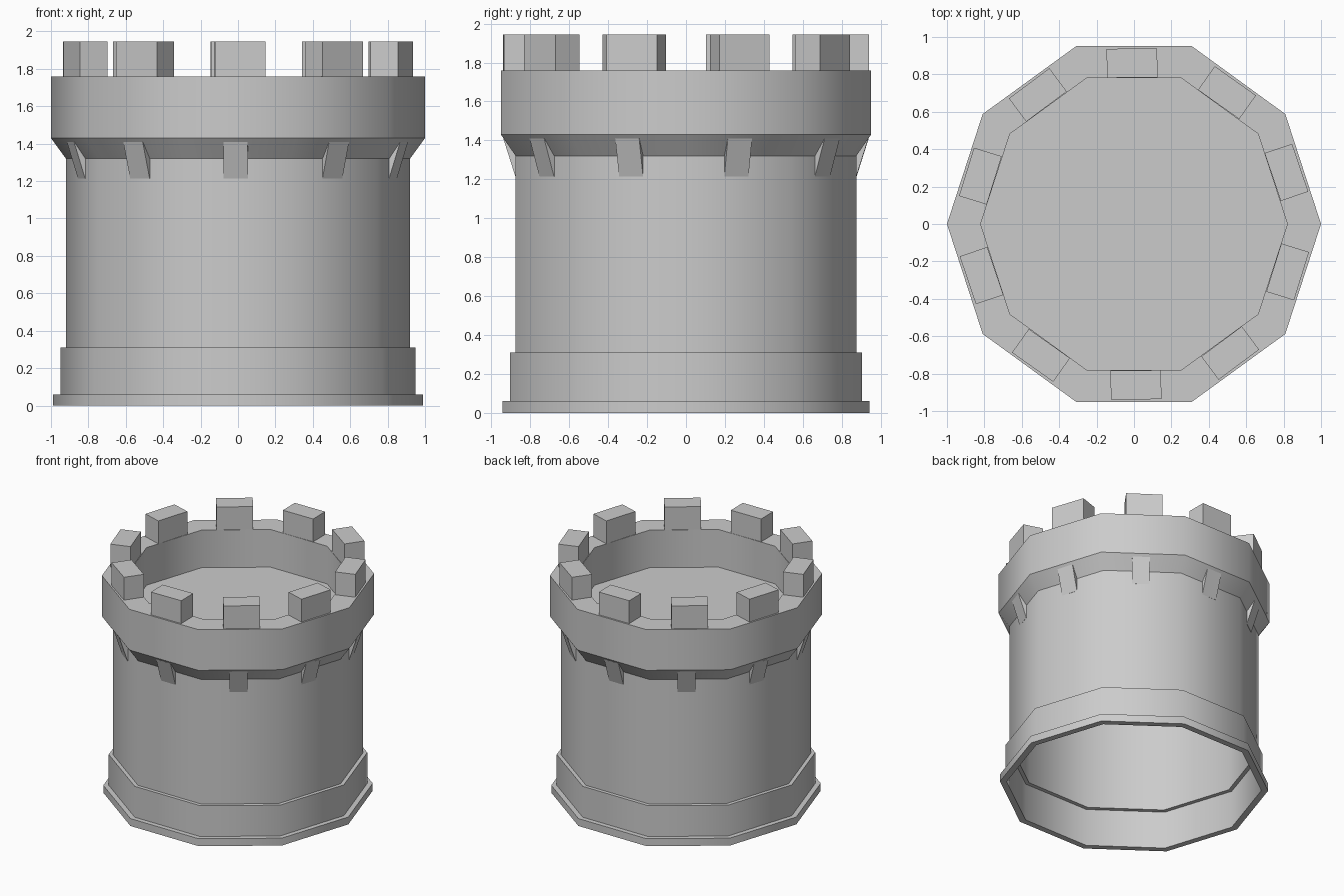
import bpy, bmesh
from math import pi, cos, sin, radians
from mathutils import Matrix

SIDES = 10

cube = bpy.data.objects.get("Cube")
if cube:
    bpy.data.objects.remove(cube, do_unlink=True)

stone = bpy.data.materials.new("light_grey_stone")
stone.use_nodes = True
GREY = (0.6, 0.6, 0.6, 1)
stone.diffuse_color = GREY
bsdf = next(n for n in stone.node_tree.nodes if n.type == 'BSDF_PRINCIPLED')
bsdf.inputs["Base Color"].default_value = GREY
bsdf.inputs["Roughness"].default_value = 0.8


def finish(name, bm):
    mesh = bpy.data.meshes.new(name)
    bm.to_mesh(mesh)
    bm.free()
    mesh.materials.append(stone)
    obj = bpy.data.objects.new(name, mesh)
    bpy.context.collection.objects.link(obj)
    return obj


def lathe(name, profile):
    """Spin (radius, z) points into a ten-sided part, smooth around, sharp at each rim."""
    bm = bmesh.new()
    rings = [[bm.verts.new((r * cos(2 * pi * i / SIDES), r * sin(2 * pi * i / SIDES), z))
              for i in range(SIDES)] for r, z in profile]
    for a, b in zip(rings, rings[1:]):
        for i in range(SIDES):
            j = (i + 1) % SIDES
            bm.faces.new((a[i], b[i], b[j], a[j]))
    bmesh.ops.remove_doubles(bm, verts=bm.verts, dist=1e-5)
    for f in bm.faces:
        f.smooth = True
    for e in bm.edges:
        e.smooth = abs(e.verts[0].co.z - e.verts[1].co.z) > 1e-4
    return finish(name, bm)


def prism(name, section, width, angle):
    """Extrude a (radius, z) section sideways and turn it to face outward at angle."""
    bm = bmesh.new()
    near = [bm.verts.new((r, -width / 2, z)) for r, z in section]
    far = [bm.verts.new((r, width / 2, z)) for r, z in section]
    bm.faces.new(near)
    bm.faces.new(far)
    for i in range(len(section)):
        j = (i + 1) % len(section)
        bm.faces.new((near[i], near[j], far[j], far[i]))
    bmesh.ops.recalc_face_normals(bm, faces=bm.faces)
    bm.transform(Matrix.Rotation(angle, 4, 'Z'))
    return finish(name, bm)


# Stepped base, open underneath
lathe("foot_ring", [(0.94, 0.06), (0.99, 0.06), (0.99, 0), (0.94, 0), (0.94, 0.06)])
lathe("plinth", [(0.91, 0.31), (0.95, 0.31), (0.95, 0.055), (0.94, 0.055),
                 (0.94, 0.305), (0.91, 0.305)])

# Hollow tower wall
lathe("tower_wall", [(0.92, 1.33), (0.92, 0.307), (0.91, 0.307), (0.91, 1.44)])

# Flared parapet and the sunken roof deck
lathe("parapet", [(0.82, 1.44), (0.82, 1.76), (1.0, 1.76), (1.0, 1.43), (0.92, 1.32)])
lathe("roof_deck", [(0, 1.455), (0.915, 1.455), (0.915, 1.43), (0, 1.43)])

# One merlon and one corbel on each side
MERLON = [(0.783, 1.75), (0.783, 1.945), (0.938, 1.945), (0.938, 1.75)]
CORBEL = [(0.87, 1.215), (0.876, 1.215), (0.938, 1.41), (0.87, 1.41)]
for k in range(SIDES):
    face_angle = 2 * pi * (k + 0.5) / SIDES
    prism(f"merlon_{k + 1}", MERLON, 0.27, face_angle + radians(0.7))
    prism(f"corbel_{k + 1}", CORBEL, 0.13, face_angle - radians(0.8))
